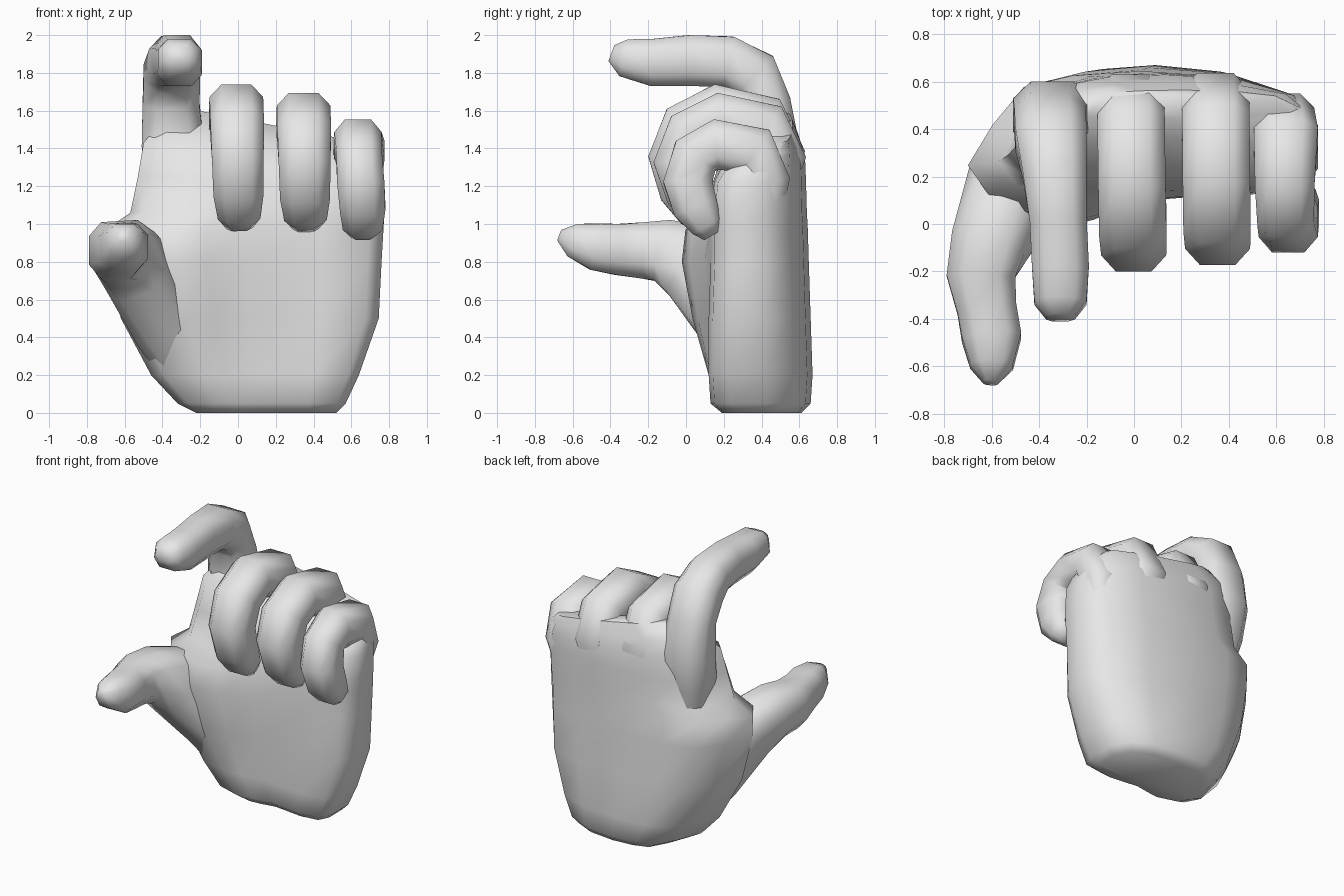
import bpy
import bmesh
import math
from mathutils import Vector

cube = bpy.data.objects.get("Cube")
if cube:
    bpy.data.objects.remove(cube, do_unlink=True)

GREY = (0.8, 0.8, 0.8, 1.0)
mat = bpy.data.materials.new("light grey")
mat.use_nodes = True
mat.diffuse_color = GREY
mat.node_tree.nodes["Principled BSDF"].inputs["Base Color"].default_value = GREY


def loft(name, rings):
    """Skin a list of equal-sized rings and cap both ends."""
    bm = bmesh.new()
    loops = [[bm.verts.new(p) for p in ring] for ring in rings]
    count = len(loops[0])
    for a, b in zip(loops, loops[1:]):
        for i in range(count):
            j = (i + 1) % count
            bm.faces.new((a[i], a[j], b[j], b[i]))
    bm.faces.new(loops[0][::-1])
    bm.faces.new(loops[-1])
    bmesh.ops.recalc_face_normals(bm, faces=bm.faces[:])
    mesh = bpy.data.meshes.new(name)
    bm.to_mesh(mesh)
    bm.free()
    mesh.materials.append(mat)
    obj = bpy.data.objects.new(name, mesh)
    bpy.context.collection.objects.link(obj)
    bpy.ops.object.select_all(action='DESELECT')
    obj.select_set(True)
    bpy.context.view_layer.objects.active = obj
    bpy.ops.object.shade_smooth_by_angle(angle=math.radians(60))
    return obj


# Chamfered finger cross-section
SECTION = [(1, -.5), (1, .5), (.55, 1), (-.55, 1),
           (-1, .5), (-1, -.5), (-.55, -1), (.55, -1)]


def digit(name, path):
    """Sweep the section along (x, y, z, half width, half thickness) stations."""
    pts = [Vector(p[:3]) for p in path]
    rings = []
    for i, (p, station) in enumerate(zip(pts, path)):
        tangent = (pts[min(i + 1, len(pts) - 1)] - pts[max(i - 1, 0)]).normalized()
        side = Vector((1, 0, 0))
        side = (side - tangent * side.dot(tangent)).normalized()
        up = tangent.cross(side)
        w, t = station[3:]
        rings.append([p + side * (u * w) + up * (v * t) for u, v in SECTION])
    return loft(name, rings)


# Palm: arched back, thumb pad bulging forward, knuckles sloping to the little finger
OUTLINE = [(0, .29), (.06, .1), (.25, 0), (.36, .02), (.5, .06), (.78, 0), (.95, .04), (1, .2),
           (1, .55), (.93, .8), (.75, .95), (.5, 1), (.3, .97), (.16, .89), (.07, .61)]
# height, left x, right x, front y, back y, slope, bulge
LEVELS = [(0, -.22, .52, .19, .61, 0, 0),
          (.05, -.32, .57, .13, .66, 0, 0),
          (.2, -.46, .64, .12, .67, 0, 0),
          (.5, -.62, .745, .12, .66, 0, .09),
          (.8, -.69, .76, .13, .65, 0, .16),
          (.97, -.7, .77, .13, .645, 0, .14),
          (1.06, -.57, .775, .13, .64, 0, .05),
          (1.25, -.53, .775, .15, .635, .03, 0),
          (1.43, -.5, .76, .2, .63, .14, 0),
          (1.53, -.42, .72, .34, .6, .16, 0),
          (1.61, -.26, .66, .44, .565, .18, 0)]


def pad(u, v):
    """Strength of the thumb pad: strongest at the front, left of centre."""
    return max(0, 1 - abs(u - .27) / .4) * (1 - v)


loft("palm", [[(x0 + (x1 - x0) * u, y0 + (y1 - y0) * v - bulge * pad(u, v), z - slope * u)
               for u, v in OUTLINE] for z, x0, x1, y0, y1, slope, bulge in LEVELS])

# Thumb, growing from the fleshy base and pointing forward
digit("thumb", [(-.22, .36, .15, .12, .13),
                (-.375, .25, .45, .17, .17),
                (-.535, .1, .775, .175, .24),
                (-.615, -.1, .855, .16, .165),
                (-.645, -.22, .86, .145, .15),
                (-.62, -.36, .865, .125, .135),
                (-.6, -.48, .88, .125, .125),
                (-.6, -.6, .915, .09, .09),
                (-.605, -.67, .94, .03, .03)])

# Index finger, raised and bent forward
digit("index_finger", [(-.3, .4, .95, .12, .12),
                       (-.33, .43, 1.2, .16, .14),
                       (-.345, .46, 1.42, .165, .14),
                       (-.355, .44, 1.64, .15, .115),
                       (-.35, .36, 1.79, .15, .14),
                       (-.335, .22, 1.86, .135, .135),
                       (-.32, .02, 1.865, .12, .135),
                       (-.31, -.18, 1.855, .12, .125),
                       (-.31, -.33, 1.88, .11, .1),
                       (-.31, -.395, 1.905, .06, .045)])

# Curled middle and ring fingers share one bend
CURL = [(.44, 1.12, .12, .1), (.49, 1.38, .145, .14), (.42, 1.55, .145, .135),
        (.16, 1.605, .145, .135), (0, 1.52, .145, .135), (-.065, 1.35, .14, .135),
        (-.02, 1.17, .135, .12), (.05, 1.05, .115, .09), (.09, .99, .07, .05)]
for name, x0, x1, dy, drop in (("middle_finger", -.02, .01, 0, 0),
                               ("ring_finger", .34, .36, .045, .045)):
    steps = len(CURL) - 1
    digit(name, [(x0 + (x1 - x0) * i / steps, y + dy * i / steps,
                  z - drop * (z - .99) / .61, w * .98, t)
                 for i, (y, z, w, t) in enumerate(CURL)])

# Little finger, lower and tucked toward the palm
digit("little_finger", [(.61, .4, 1.0, .09, .1),
                        (.63, .43, 1.24, .13, .12),
                        (.64, .37, 1.39, .135, .13),
                        (.635, .16, 1.42, .125, .135),
                        (.64, .05, 1.36, .12, .13),
                        (.65, .01, 1.22, .125, .13),
                        (.66, .05, 1.09, .12, .12),
                        (.66, .11, .99, .105, .085),
                        (.66, .14, .94, .06, .05)])
